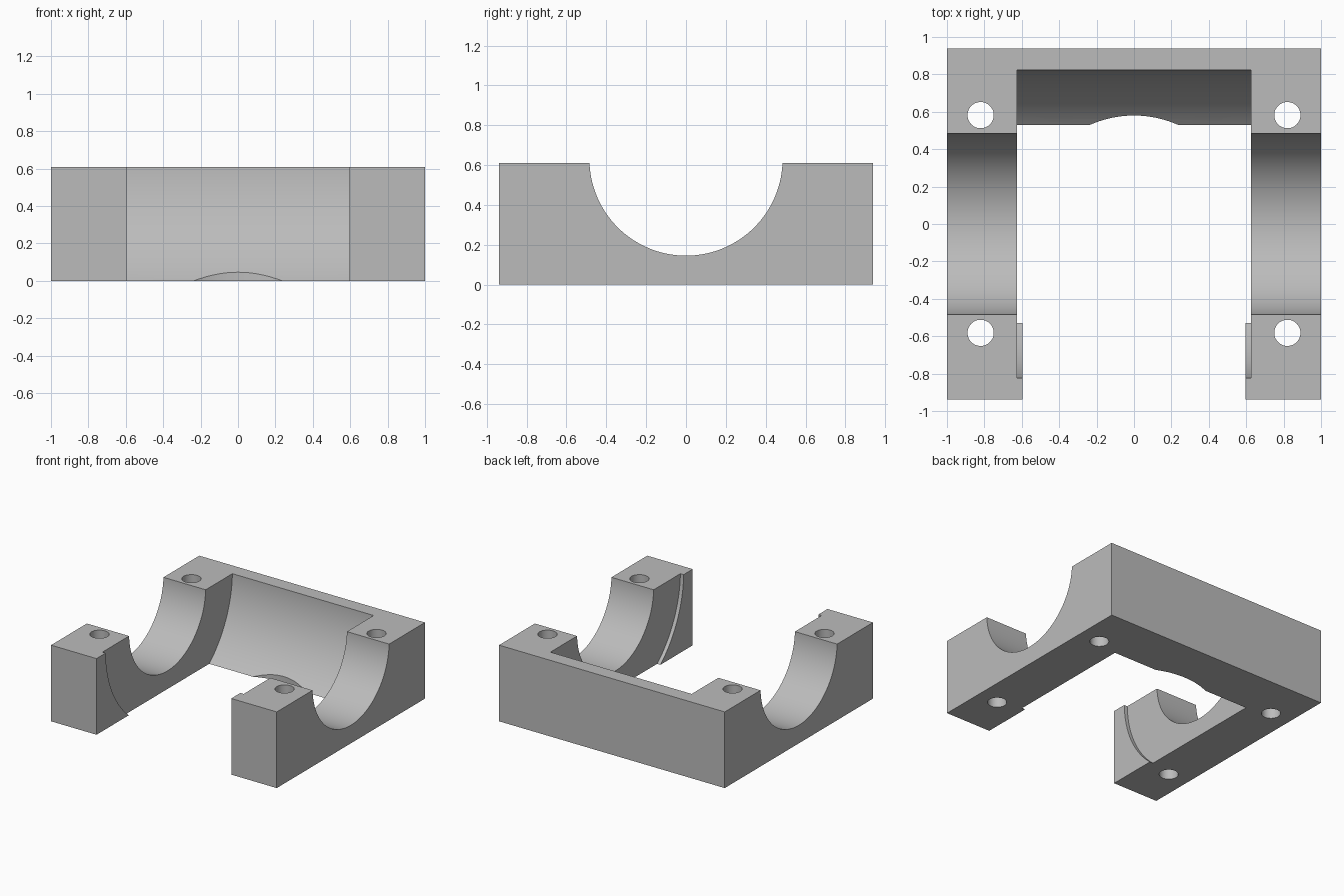
import bpy
import math

if "Cube" in bpy.data.objects:
    bpy.data.objects.remove(bpy.data.objects["Cube"])

HEIGHT, HALF_Y = 0.61, 0.938
AXIS_Z = 0.63  # height of the bore axis, just above the top face

grey = bpy.data.materials.new("plain grey")
grey.diffuse_color = (0.5, 0.5, 0.5, 1)
grey.use_nodes = True
grey.node_tree.nodes["Principled BSDF"].inputs["Base Color"].default_value = grey.diffuse_color


def box(name, x, y, z):
    """Box from three (min, max) ranges."""
    bpy.ops.mesh.primitive_cube_add(size=1, location=[sum(r) / 2 for r in (x, y, z)])
    ob = bpy.context.object
    ob.name = name
    ob.scale = [r[1] - r[0] for r in (x, y, z)]
    bpy.ops.object.transform_apply(location=True, rotation=True, scale=True)
    return ob


def cylinder(name, radius, length, location, along_x=False, sides=128):
    bpy.ops.mesh.primitive_cylinder_add(
        vertices=sides, radius=radius, depth=length, location=location,
        rotation=(0, math.pi / 2 if along_x else 0, 0))
    ob = bpy.context.object
    ob.name = name
    bpy.ops.object.transform_apply(location=True, rotation=True, scale=True)
    return ob


# Solid block
housing = box("bearing_housing", (-1, 1), (-HALF_Y, HALF_Y), (0, HEIGHT))
housing.data.materials.append(grey)

cutters = [
    # Shaft bore through both arms
    cylinder("shaft_bore", 0.485, 3, (0, 0, AXIS_Z), True),
    # Wide drum recess between the arms
    cylinder("drum_recess", 0.823, 1.252, (0, 0, AXIS_Z), True, 192),
    # Open front between the arms
    box("front_opening", (-0.597, 0.597), (-1.2, 0.1), (-0.2, 0.9)),
    # Shallow round relief in the lower edge of the back wall
    cylinder("round_relief", 0.58, 2, (0, 0, 0.3), False, 192),
]
# Four bolt holes
for sx in (-1, 1):
    for sy in (-1, 1):
        cylinder_hole = cylinder("bolt_hole", 0.07, 2, (sx * 0.82, sy * 0.582, 0.3), sides=48)
        cutters.append(cylinder_hole)

# Cut everything from the block
bpy.context.view_layer.objects.active = housing
for cutter in cutters:
    mod = housing.modifiers.new(cutter.name, 'BOOLEAN')
    mod.operation, mod.solver, mod.object = 'DIFFERENCE', 'EXACT', cutter
    bpy.ops.object.modifier_apply(modifier=mod.name)
    bpy.data.objects.remove(cutter)

# Smooth bores, sharp edges
bpy.ops.object.select_all(action='DESELECT')
housing.select_set(True)
bpy.ops.object.shade_smooth_by_angle(angle=math.radians(25))
